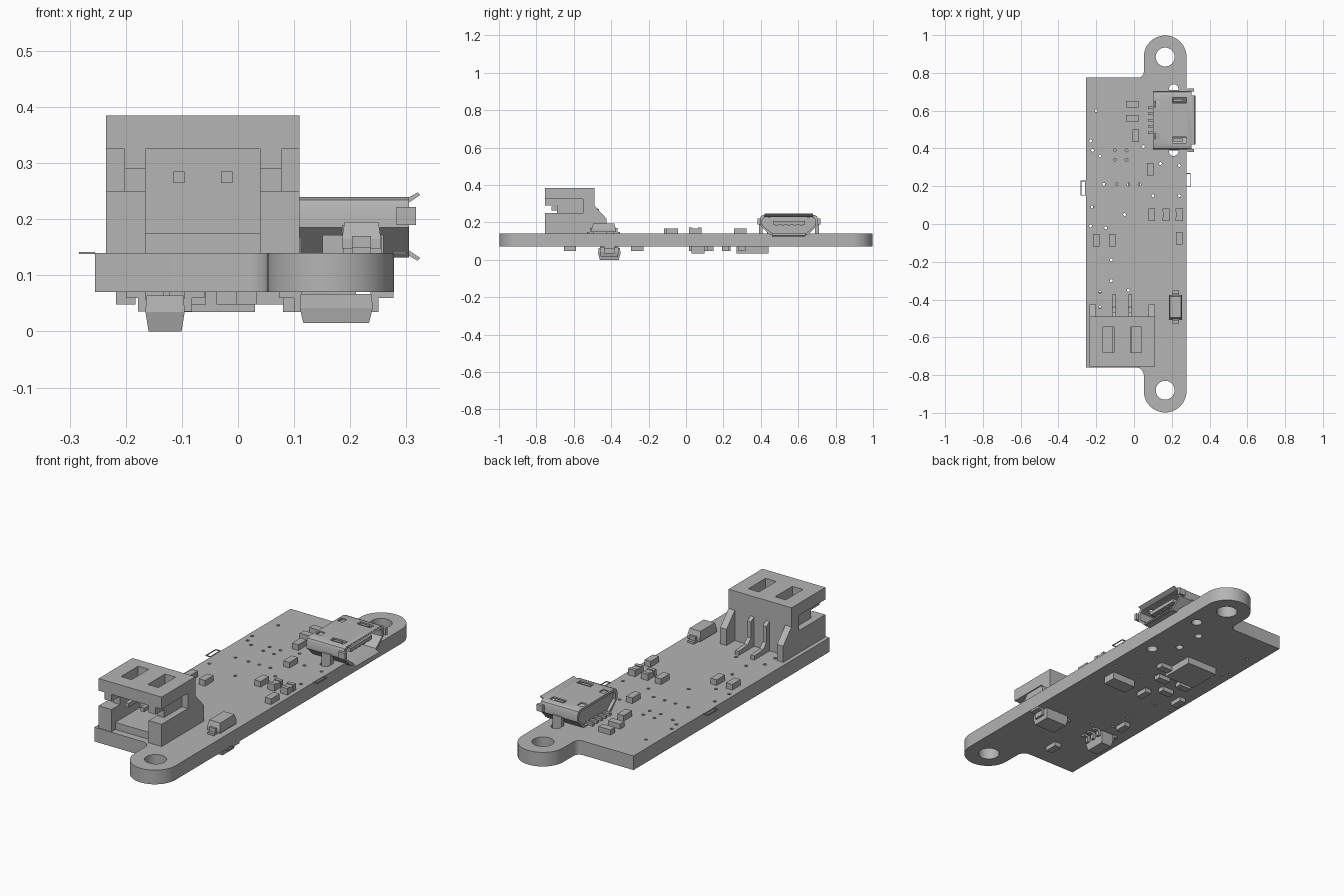
import bpy, bmesh
from math import sin, cos, radians
from mathutils import Matrix, Vector

cube = bpy.data.objects.get("Cube")
if cube:
    bpy.data.objects.remove(cube, do_unlink=True)

TOP, BOT = 0.14, 0.07
GREY = (0.46, 0.46, 0.46, 1)
mat = bpy.data.materials.new("plain grey")
mat.use_nodes = True
mat.diffuse_color = GREY
mat.node_tree.nodes["Principled BSDF"].inputs["Base Color"].default_value = GREY
parts = []


def add(name, mesh):
    obj = bpy.data.objects.new(name, mesh)
    bpy.context.collection.objects.link(obj)
    mesh.materials.clear()
    mesh.materials.append(mat)
    parts.append(obj)
    return obj


def box(name, x, y, z, taper=1.0):
    """Box from (low, high) ranges; the z end listed second can taper."""
    bm = bmesh.new()
    bmesh.ops.create_cube(bm, size=1)
    mid = Vector([(r[0] + r[1]) / 2 for r in (x, y, z)])
    for v in bm.verts:
        t = taper if v.co.z > 0 else 1
        v.co = mid + Vector((v.co.x * (x[1] - x[0]) * t, v.co.y * (y[1] - y[0]) * t,
                             v.co.z * (z[1] - z[0])))
    bmesh.ops.recalc_face_normals(bm, faces=bm.faces)
    mesh = bpy.data.meshes.new(name)
    bm.to_mesh(mesh)
    bm.free()
    return add(name, mesh)


def block(name, cx, cy, w, d, z0, z1, taper=1.0):
    return box(name, (cx - w / 2, cx + w / 2), (cy - d / 2, cy + d / 2), (z0, z1), taper)


def arc(cx, cy, r, a0, a1, n=12):
    return [(cx + r * cos(radians(a0 + (a1 - a0) * i / n)),
             cy + r * sin(radians(a0 + (a1 - a0) * i / n))) for i in range(n + 1)]


def circle(cx, cy, r, n=24):
    return arc(cx, cy, r, 0, 360, n)[:-1]


def rect(x0, x1, y0, y1):
    return [(x0, y0), (x1, y0), (x1, y1), (x0, y1)]


def plate(name, loops, low, high, along="z"):
    """Outline with holes, extruded along z (xy loops) or x (yz loops)."""
    curve = bpy.data.curves.new(name, "CURVE")
    curve.dimensions, curve.fill_mode = "2D", "BOTH"
    curve.extrude = (high - low) / 2
    for loop in loops:
        s = curve.splines.new("POLY")
        s.points.add(len(loop) - 1)
        for p, co in zip(s.points, loop):
            p.co = (co[0], co[1], 0, 1)
        s.use_cyclic_u = True
    tmp = bpy.data.objects.new("temp", curve)
    bpy.context.collection.objects.link(tmp)
    deps = bpy.context.evaluated_depsgraph_get()
    mesh = bpy.data.meshes.new_from_object(tmp.evaluated_get(deps))
    bpy.data.objects.remove(tmp, do_unlink=True)
    mesh.transform(Matrix.Translation((0, 0, (low + high) / 2)))
    if along == "x":
        mesh.transform(Matrix(((0, 0, 1, 0), (1, 0, 0, 0), (0, 1, 0, 0), (0, 0, 0, 1))))
    bm = bmesh.new()
    bm.from_mesh(mesh)
    bmesh.ops.remove_doubles(bm, verts=bm.verts, dist=1e-5)
    bmesh.ops.recalc_face_normals(bm, faces=bm.faces)
    bm.to_mesh(mesh)
    bm.free()
    mesh.name = name
    return add(name, mesh)


# Circuit board with mounting tabs, screw holes and vias
outline = [(-.255, .775), (-.255, -.76)]
outline += arc(.012, -.8, .04, 90, 0, 6) + arc(.165, -.885, .113, 180, 360, 20)
outline += arc(.165, .885, .113, 0, 180, 20) + arc(.022, .805, .03, 0, -90, 6)
vias = [(-.2, .6), (-.23, .44), (-.22, .39), (-.18, .36), (-.1, .39), (-.04, .39), (-.1, .34),
        (-.04, .34), (-.16, .21), (-.09, .21), (-.03, .21), (.03, .21), (.14, .32), (.24, .31),
        (.24, .15), (.1, .15), (-.22, .09), (-.05, .05), (-.23, -.01), (-.15, -.02),
        (-.12, -.19), (-.12, -.3), (-.03, -.35), (-.18, -.36), (-.18, -.44), (.05, .41)]
holes = [circle(.165, y, .05, 32) for y in (.884, -.88)]
holes += [circle(.21, y, .025) for y in (.385, .715)]
holes += [circle(.12, y, .018) for y in (.48, .62)]
holes += [circle(x, y, .008, 8) for x, y in vias]
plate("board", [outline] + holes, BOT, TOP)
# Thin outline marks overhanging the board edges
plate("left_edge_mark", [rect(.275, .3, .195, .27), rect(.279, .296, .199, .266)], .138, .142)
plate("right_edge_mark", [rect(-.283, -.255, .15, .23), rect(-.279, -.259, .154, .226)], .138, .142)

# Small chips on the top: centre, lying along y or x
for i, (x, y) in enumerate([(.01, .466), (.085, .29), (.095, .05), (.17, .05), (.24, .05),
                            (.24, -.075), (-.2, -.085), (-.115, -.085)]):
    block(f"top_chip_{i}", x, y, .034, .066, TOP, .168)
for i, y in enumerate((.56, .635)):
    block(f"top_wide_chip_{i}", -.01, y, .066, .034, TOP, .165)
for x in (.17, .24):
    for s in (-1, 1):
        block("chip_end_cap", x, .05 + s * .024, .038, .018, TOP, .172)

# Small diode on the top
block("diode_base", .22, -.44, .07, .13, .165, .148)
block("diode_body", .22, -.44, .07, .13, .165, .195, .86)
for s in (-1, 1):
    block("diode_foot", .22, -.44 + s * .07, .034, .036, TOP, .15)
    block("diode_lead", .22, -.44 + s * .068, .034, .012, TOP, .17)

# Chips underneath
block("square_chip", -.055, .355, .17, .17, BOT, .035)
block("flat_chip", .145, .065, .13, .07, BOT, .035)
for i, (x, y, w, d) in enumerate([(-.02, .05, .034, .066), (0, .21, .066, .034),
                                  (.06, .3, .066, .036), (-.12, .22, .066, .034),
                                  (-.09, .13, .066, .034), (-.2, .09, .034, .066),
                                  (-.15, -.26, .034, .066), (-.02, -.62, .036, .066)]):
    block(f"bottom_chip_{i}", x, y, w, d, BOT, .048)

# Power diode underneath
block("power_diode_base", .175, -.41, .13, .1, .042, BOT - .003, .97)
block("power_diode_body", .175, -.41, .13, .1, .042, .015, .9)
for s in (-1, 1):
    block("power_diode_lead", .175 + s * .068, -.41, .014, .055, BOT, .035)
    block("power_diode_foot", .175 + s * .085, -.41, .034, .055, BOT, .06)

# Five-legged regulator underneath
block("regulator_base", -.13, -.41, .07, .12, .035, .064, .94)
block("regulator_body", -.13, -.41, .07, .12, .035, 0, .84)
for s, offsets in ((1, (-.04, 0, .04)), (-1, (-.04, .04))):
    for o in offsets:
        block("regulator_leg", -.13 + s * .041, -.41 + o, .014, .018, BOT, .036)
        block("regulator_foot", -.13 + s * .055, -.41 + o, .03, .018, BOT, .06)

# Battery socket: floor, roof with windows, back wall, layered side walls
JX, YF, YB = -.0625, -.755, -.49
box("socket_floor", (-.215, .09), (YF + .03, YB), (TOP, .175))
plate("socket_roof", [rect(-.235, .11, YF, YB), rect(-.165, -.107, -.68, -.545),
                      rect(-.018, .04, -.68, -.545)], .325, .385)
box("socket_back", (-.21, .085), (-.53, YB), (TOP, .33))
inner = [(YF, TOP), (YB, TOP), (YB, .33), (YF, .33), (YF, .29), (-.69, .29), (-.69, .25), (YF, .25)]
outer = [(YF, TOP), (-.425, TOP), (-.425, .22), (YB, .29), (YB, .385), (YF, .385),
         (YF, .345), (-.55, .345), (-.55, .25), (YF, .25)]
for s in (-1, 1):
    for nm, prof, a, b in (("inner", inner, .102, .14), ("outer", outer, .138, .1725)):
        lo, hi = sorted((JX + s * a, JX + s * b))
        plate(f"socket_{nm}_wall", [prof], lo, hi, "x")
# Socket pins with bent feet behind
for x in (-.105, -.02):
    box("socket_pin", (x - .01, x + .01), (-.72, YB), (.265, .285))
    plate("socket_pin_tail", [[(YB, TOP), (-.37, TOP), (-.37, .16), (-.44, .165),
                               (-.465, .19), (-.465, .27), (YB, .285)]], x - .01, x + .01, "x")

# USB socket: hollow shell, back plate, tongue, flared lips
UY = .55


def shell_profile(inset):
    w, b, z0, z1 = .155 - inset, .1 - inset * .6, .132 + inset, .24 - inset
    half = [(b, z0), (w, .185), (w, z1 - .02), (w - .006, z1 - .006), (w - .02, z1)]
    return [(UY + y, z) for y, z in half] + [(UY - y, z) for y, z in reversed(half)]


shell = plate("usb_shell", [shell_profile(0), shell_profile(.012)], .1, .305, "x")
cutters = []
for s in (-1, 1):
    cutters.append(block("slot_cutter", .24, UY + s * .105, .075, .03, .215, .26))
    cutters.append(block("slot_cutter", .125, UY + s * .085, .03, .035, .215, .26))
for c in cutters:
    mod = shell.modifiers.new("slot", "BOOLEAN")
    mod.operation, mod.solver, mod.object = "DIFFERENCE", "EXACT", c
bpy.context.view_layer.objects.active = shell
for mod in list(shell.modifiers):
    bpy.ops.object.modifier_apply(modifier=mod.name)
for c in cutters:
    parts.remove(c)
    bpy.data.objects.remove(c, do_unlink=True)
plate("usb_back", [shell_profile(.005)], .115, .14, "x")
box("usb_tongue", (.13, .29), (UY - .085, UY + .085), (.19, .208))
for i in range(5):
    y = UY + (i - 2) * .033
    block("usb_contact", .22, y, .13, .014, .192, .184)
    block("usb_pin", .095, y, .04, .014, TOP, .152)
for s in (-1, 1):
    block("usb_latch", .235, UY + s * .105, .05, .014, .226, .238)
    block("usb_side_ear", .3, UY + s * .16, .035, .016, .19, .222)
    block("usb_solder_leg", .21, UY + s * .15, .05, .02, .1, .19)


def lip(name, y0, y1, z, dz):
    """Strip at the mouth, flaring outward from the shell."""
    bm = bmesh.new()
    section = [(.3, z), (.32, z + dz), (.325, z + dz * .6), (.305, z - dz * .5)]
    rows = [[bm.verts.new((x, y, h)) for x, h in section] for y in (y0, y1)]
    for r in rows:
        bm.faces.new(r)
    for i in range(4):
        j = (i + 1) % 4
        bm.faces.new((rows[0][i], rows[0][j], rows[1][j], rows[1][i]))
    bmesh.ops.recalc_face_normals(bm, faces=bm.faces)
    mesh = bpy.data.meshes.new(name)
    bm.to_mesh(mesh)
    bm.free()
    add(name, mesh)


lip("usb_top_lip", UY - .13, UY + .13, .236, .012)
lip("usb_bottom_lip", UY - .09, UY + .09, .138, -.012)

# Smooth the round walls, keep the edges crisp
bpy.ops.object.select_all(action="DESELECT")
for obj in parts:
    obj.select_set(True)
bpy.context.view_layer.objects.active = parts[0]
bpy.ops.object.shade_smooth_by_angle(angle=radians(30))
